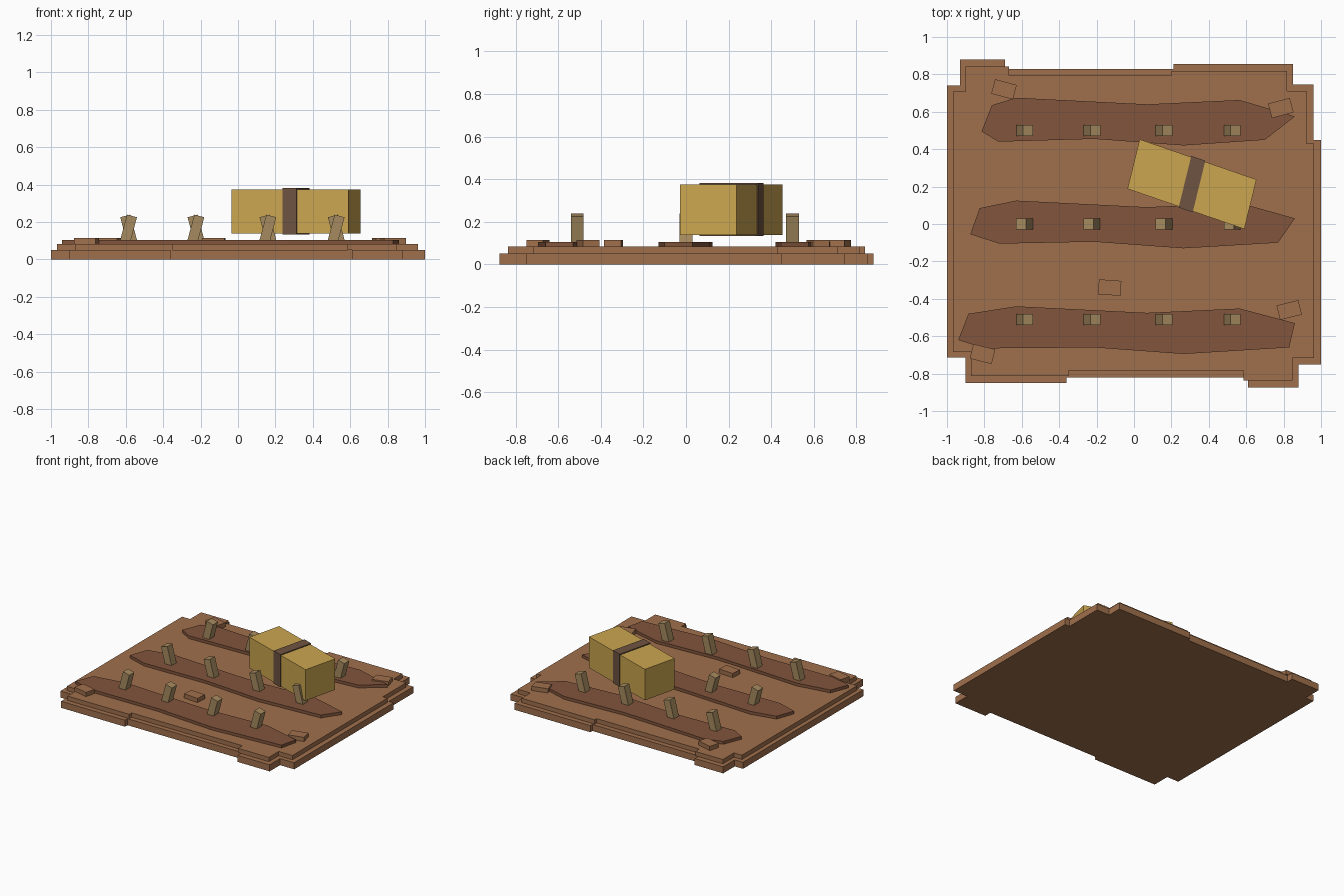
import bpy
import bmesh
from math import radians
from mathutils import Vector, Matrix

default_cube = bpy.data.objects.get("Cube")
if default_cube:
    bpy.data.objects.remove(default_cube, do_unlink=True)


def make_material(name, red, green, blue):
    material = bpy.data.materials.new(name)
    material.use_nodes = True
    colour = (red, green, blue, 1)
    material.diffuse_color = colour
    shader = next(n for n in material.node_tree.nodes if n.type == 'BSDF_PRINCIPLED')
    shader.inputs["Base Color"].default_value = colour
    shader.inputs["Roughness"].default_value = 0.9
    return material


earth = make_material("earth brown", .352, .162, .074)
furrow_soil = make_material("dark soil", .223, .091, .045)
straw = make_material("straw yellow", .604, .381, .08)
strap_brown = make_material("strap brown", .156, .087, .053)
stake_wood = make_material("pale wood", .376, .254, .114)


def finish(bm, name, material):
    bmesh.ops.recalc_face_normals(bm, faces=bm.faces)
    mesh = bpy.data.meshes.new(name)
    bm.to_mesh(mesh)
    bm.free()
    mesh.materials.append(material)
    obj = bpy.data.objects.new(name, mesh)
    bpy.context.collection.objects.link(obj)
    return obj


def prism(name, outline, bottom, top, material):
    """Extrude a flat outline upwards from bottom to top."""
    bm = bmesh.new()
    face = bm.faces.new([bm.verts.new((x, y, bottom)) for x, y in outline])
    extruded = bmesh.ops.extrude_face_region(bm, geom=[face])["geom"]
    lifted = [v for v in extruded if isinstance(v, bmesh.types.BMVert)]
    bmesh.ops.translate(bm, verts=lifted, vec=(0, 0, top - bottom))
    return finish(bm, name, material)


def box(name, centre, size, axis, angle, material):
    """Box turned about one axis through its centre."""
    bm = bmesh.new()
    matrix = (Matrix.Translation(centre)
              @ Matrix.Rotation(radians(angle), 4, axis)
              @ Matrix.Diagonal((*size, 1)))
    bmesh.ops.create_cube(bm, size=1, matrix=matrix)
    return finish(bm, name, material)


# Ground: two stepped slabs sharing one ragged outline
ground = [(-1, .74), (-.93, .74), (-.93, .88), (-.69, .88), (-.69, .83),
          (.21, .83), (.21, .855), (.85, .855), (.85, .745), (.96, .745),
          (.96, .45), (1, .45), (1, -.75), (.88, -.75), (.88, -.875),
          (.61, -.875), (.61, -.82), (-.36, -.82), (-.36, -.85),
          (-.9, -.85), (-.9, -.715), (-1, -.715)]
prism("lower_ground", ground, 0, .05, earth)
prism("upper_ground", [(x * .965 - .003, y * .956) for x, y in ground],
      .05, .083, earth)


# Furrows: shared wavy middle, own pointed ends
def furrow(name, y, left_tip, left_top, right_tip, right_low, left_low):
    outline = [left_tip, left_top, (-.63, .125), (.07, .09), (.565, .113),
               right_tip, right_low, (.265, -.13), (-.215, -.095), left_low]
    prism(name, [(px, py + y) for px, py in outline], .083, .105, furrow_soil)


furrow("back_furrow", .55, (-.815, -.055), (-.76, .085), (.86, .025),
       (.7, -.1), (-.725, -.11))
furrow("middle_furrow", 0, (-.875, -.055), (-.825, .085), (.86, .03),
       (.77, -.1), (-.72, -.105))
furrow("front_furrow", -.565, (-.94, -.055), (-.885, .085), (.86, .035),
       (.83, -.095), (-.8, -.1))

# Stakes: rows lean alternately right and left
for row, y, lean in (("back", .5, 15), ("middle", 0, -15), ("front", -.51, 15)):
    for number, x in enumerate((-.585, -.225, .16, .525), 1):
        box(f"{row}_stake_{number}", (x, y, .165), (.055, .06, .14),
            'Y', lean, stake_wood)

# Clods: small flat chips of earth
for number, (x, y, turn) in enumerate(((-.695, .72, -15), (.785, .62, 15),
                                       (-.13, -.34, -4), (.83, -.46, 14),
                                       (-.81, -.695, -14)), 1):
    box(f"clod_{number}", (x, y, .099), (.12, .08, .032), 'Z', turn, earth)

# Straw bale with a strap round its middle
bale_centre = Vector((.31, .213))
along = Vector((.3125, -.1075))
across = Vector((.0325, .1325))


def bale_part(name, length, width, bottom, top, material):
    corners = [bale_centre + along * length * a + across * width * b
               for a, b in ((-1, -1), (1, -1), (1, 1), (-1, 1))]
    prism(name, corners, bottom, top, material)


bale_part("straw_bale", 1, 1, .138, .375, straw)
bale_part("bale_strap", .12, 1.04, .133, .382, strap_brown)
